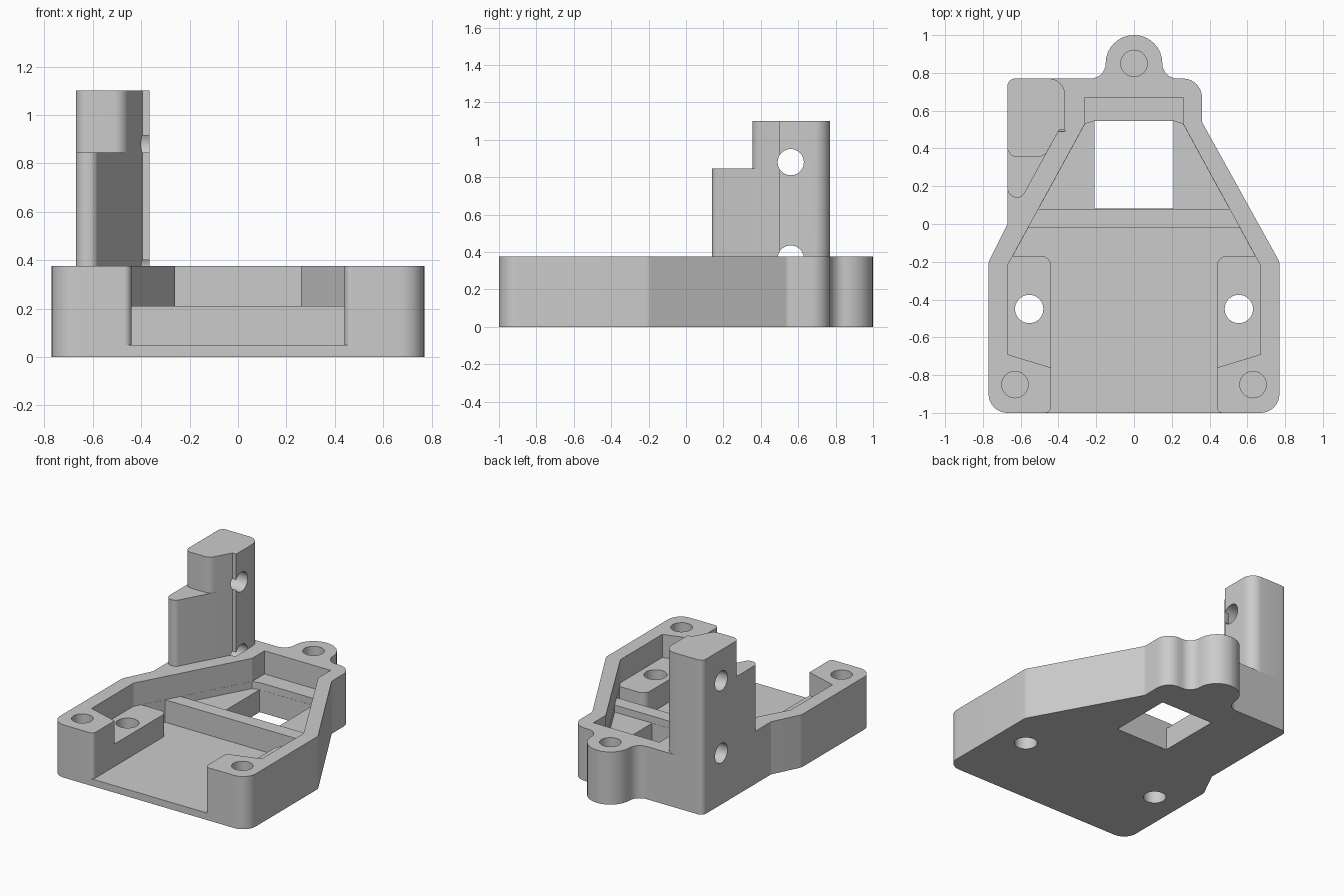
import bpy, bmesh, math
from mathutils import Vector

cube = bpy.data.objects.get("Cube")
if cube:
    bpy.data.objects.remove(cube, do_unlink=True)

grey = bpy.data.materials.new("light grey plastic")
grey.use_nodes = True
colour = (0.6, 0.6, 0.6, 1)
grey.diffuse_color = colour
grey.node_tree.nodes["Principled BSDF"].inputs["Base Color"].default_value = colour

TOP, PAD, REAR, FLOOR = 0.375, 0.21, 0.16, 0.05
TOWER_STEP, TOWER_TOP = 0.845, 1.1


def rounded(corners, steps=8):
    """Turn (x, y, radius) corners into a filleted outline."""
    pts = []
    for i, (x, y, r) in enumerate(corners):
        p = Vector((x, y, 0))
        if not r:
            pts.append(p)
            continue
        a = (Vector((*corners[i - 1][:2], 0)) - p).normalized()
        b = (Vector((*corners[(i + 1) % len(corners)][:2], 0)) - p).normalized()
        half = a.angle(b) / 2
        c = p + (a + b).normalized() * r / math.sin(half)
        d = r / math.tan(half)
        u = (p + a * d - c).normalized()
        v = (p + b * d - c).normalized()
        pts += [c + u.slerp(v, k / steps) * r for k in range(steps + 1)]
    return pts


def mirrored(half):
    """Complete a right-hand chain of corners with its mirror image."""
    return half + [(-x, y, r) for x, y, r in reversed(half)]


def prism(name, corners, z0, z1):
    bm = bmesh.new()
    face = bm.faces.new([bm.verts.new((p.x, p.y, z0)) for p in rounded(corners)])
    side = bmesh.ops.extrude_face_region(bm, geom=[face])["geom"]
    moved = [v for v in side if isinstance(v, bmesh.types.BMVert)]
    bmesh.ops.translate(bm, vec=(0, 0, z1 - z0), verts=moved)
    bmesh.ops.recalc_face_normals(bm, faces=bm.faces)
    mesh = bpy.data.meshes.new(name)
    bm.to_mesh(mesh)
    bm.free()
    mesh.materials.append(grey)
    ob = bpy.data.objects.new(name, mesh)
    bpy.context.collection.objects.link(ob)
    return ob


def rod(centre, r, length, along_x=False):
    turn = (0, math.pi / 2, 0) if along_x else (0, 0, 0)
    bpy.ops.mesh.primitive_cylinder_add(vertices=40, radius=r, depth=length,
                                        location=centre, rotation=turn)
    ob = bpy.context.object
    ob.name = "hole_cutter"
    ob.data.materials.append(grey)
    return ob


def activate(ob):
    bpy.ops.object.select_all(action="DESELECT")
    ob.select_set(True)
    bpy.context.view_layer.objects.active = ob


def cut(cutter, *targets):
    cutter.hide_render = True
    for ob in targets:
        activate(ob)
        mod = ob.modifiers.new("cut", "BOOLEAN")
        mod.operation, mod.solver, mod.object = "DIFFERENCE", "EXACT", cutter
        bpy.ops.object.modifier_apply(modifier=mod.name)
    bpy.data.objects.remove(cutter, do_unlink=True)


def wall(y):
    """Inner x of the sloping pocket wall, a hair inside it."""
    return 0.669 - 0.41 * (y + 0.22) / 0.75


# Base block with rear ear
base = prism("base_tray", [
    (0.77, -1, 0.1), (0.77, -0.2, 0.06), (0.36, 0.54, 0.04), (0.36, 0.77, 0.1),
    (0.15, 0.77, 0.08), (0.15, 1, 0.149), (-0.15, 1, 0.149), (-0.15, 0.77, 0.08),
    (-0.67, 0.77, 0.04), (-0.67, 0, 0), (-0.77, -0.2, 0.06), (-0.77, -1, 0.1)], 0, TOP)

# Wide upper pocket down to pads, cross bar and rear shelf
cut(prism("upper_pocket", mirrored([
    (0.44, -0.76, 0), (0.67, -0.69, 0), (0.67, -0.22, 0),
    (0.26, 0.53, 0), (0.26, 0.67, 0)]), PAD, 0.6), base)

# Front floor, open at the front between the posts
cut(prism("front_pocket", mirrored([
    (0.471, -1.1, 0), (0.471, -1, 0), (0.44, -1, 0.03), (0.44, -0.17, 0.05),
    (wall(-0.17), -0.17, 0), (wall(-0.02), -0.02, 0)]), FLOOR, 0.6), base)

# Rear floor and square window
cut(prism("rear_pocket", mirrored([
    (wall(0.08), 0.08, 0), (wall(0.53), 0.53, 0), (0.21, 0.545, 0)]), REAR, 0.6), base)
cut(prism("window", mirrored([(0.21, 0.081, 0), (0.21, 0.544, 0)]), -0.1, 0.6), base)

# Blind post holes and through holes in the pads
for x, y in ((-0.63, -0.85), (0.63, -0.85), (0, 0.85)):
    cut(rod((x, y, 0.35), 0.07, 0.5), base)
for x in (-0.555, 0.555):
    cut(rod((x, -0.45, 0.1), 0.075, 0.6), base)

# Stepped tower on the right rear corner
back = [(-0.395, 0.5, 0), (-0.365, 0.5, 0), (-0.365, 0.77, 0.085), (-0.67, 0.77, 0.04)]
lower = prism("tower_lower", [(-0.67, 0.14, 0.05), (-0.592, 0.14, 0.04)] + back,
              TOP, TOWER_STEP)
upper = prism("tower_upper", [(-0.67, 0.355, 0.05), (-0.475, 0.355, 0.06)] + back,
              TOWER_STEP, TOWER_TOP)

# Cross holes through the tower
cut(rod((-0.6, 0.56, 0.88), 0.07, 0.7, True), lower, upper)
cut(rod((-0.6, 0.56, 0.365), 0.07, 0.472, True), lower, base)

for ob in (base, lower, upper):
    activate(ob)
    bpy.ops.object.shade_smooth_by_angle(angle=math.radians(25))
